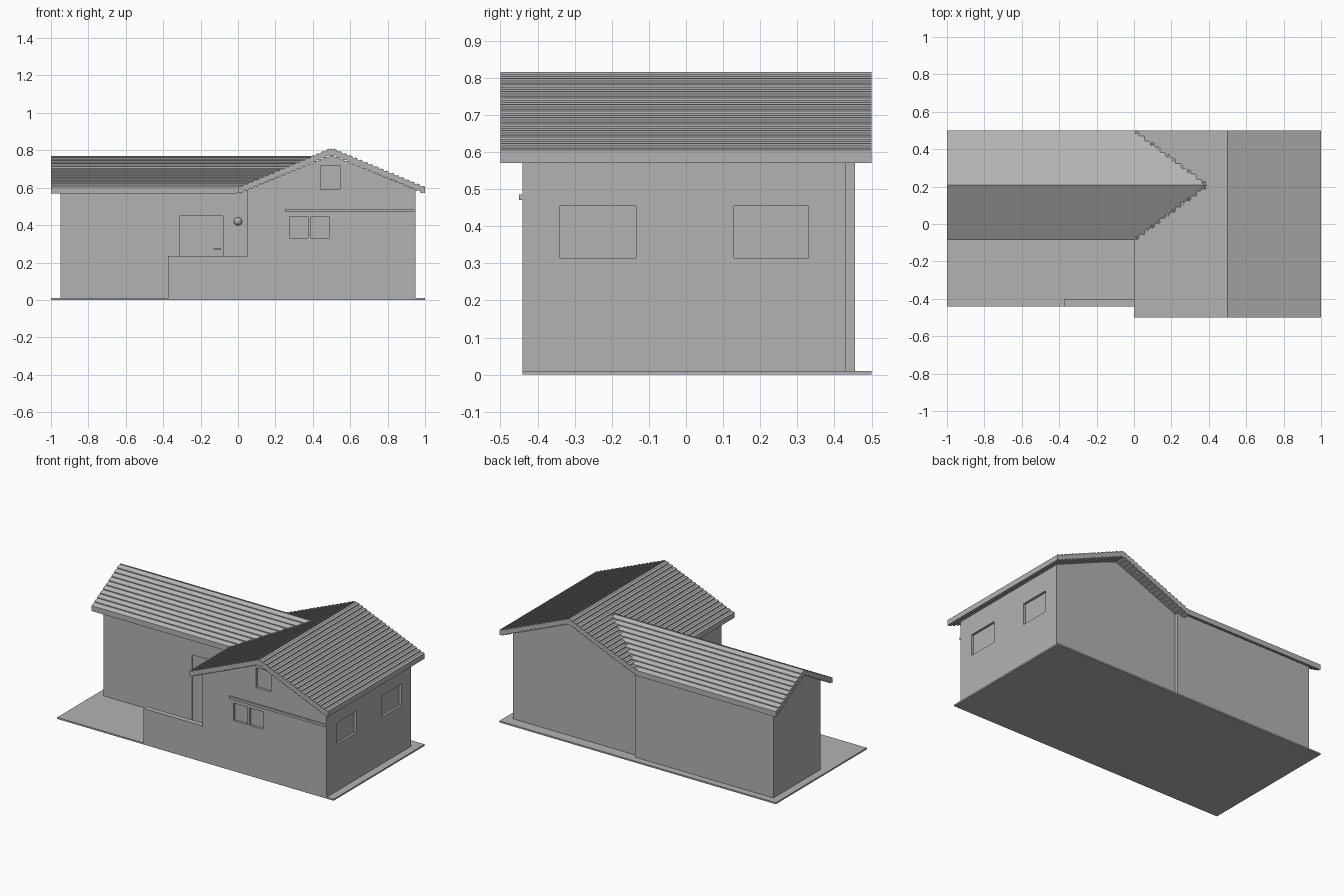
import bpy, bmesh
from mathutils import Vector

cube = bpy.data.objects.get("Cube")
if cube:
    bpy.data.objects.remove(cube, do_unlink=True)

grey = bpy.data.materials.new("plain_grey")
grey.use_nodes = True
grey.diffuse_color = (0.45, 0.45, 0.45, 1)
grey.node_tree.nodes["Principled BSDF"].inputs["Base Color"].default_value = (0.45, 0.45, 0.45, 1)


def make(name, bm):
    bmesh.ops.recalc_face_normals(bm, faces=bm.faces)
    mesh = bpy.data.meshes.new(name)
    bm.to_mesh(mesh)
    bm.free()
    mesh.materials.append(grey)
    obj = bpy.data.objects.new(name, mesh)
    bpy.context.collection.objects.link(obj)
    return obj


def prism(name, outline, axis, start, end, trim=None):
    """Extrude an (across, z) outline along axis x or y."""
    bm = bmesh.new()
    place = (lambda u, z: (start, u, z)) if axis == "x" else (lambda u, z: (u, start, z))
    face = bm.faces.new([bm.verts.new(place(u, z)) for u, z in outline])
    step = Vector((end - start, 0, 0)) if axis == "x" else Vector((0, end - start, 0))
    grown = bmesh.ops.extrude_face_region(bm, geom=[face])
    bmesh.ops.translate(bm, vec=step, verts=[v for v in grown["geom"] if isinstance(v, bmesh.types.BMVert)])
    if trim:
        cut = bmesh.ops.bisect_plane(bm, geom=bm.verts[:] + bm.edges[:] + bm.faces[:],
                                     plane_co=trim[0], plane_no=trim[1], clear_inner=True)
        edges = [e for e in cut["geom_cut"] if isinstance(e, bmesh.types.BMEdge)]
        bmesh.ops.holes_fill(bm, edges=edges)
    return make(name, bm)


def box(name, x, y, z):
    return prism(name, [(x[0], z[0]), (x[1], z[0]), (x[1], z[1]), (x[0], z[1])], "y", *y)


def roof_outline(left, right, eave, ridge, courses, depth=0.035, rib=0.006):
    """Ribbed gable roof section with a ribbed underside."""
    half = (right - left) / 2
    count = 2 * courses
    slope = []
    for k in range(count):
        lift = 0 if k % 2 else rib
        for j in (k, k + 1):
            slope.append((half * j / count, eave + (ridge - eave) * j / count + lift - rib))
    slope.append((half, ridge))
    far = [(2 * half - u, z) for u, z in reversed(slope[:-1])]
    top = [(left + u, z) for u, z in slope + far]
    return top + [(u, z - depth) for u, z in reversed(top)]


def gable_outline(left, right, eave, peak):
    return [(left, 0.01), (right, 0.01), (right, eave), ((left + right) / 2, peak), (left, eave)]


def carve(wall, cutters):
    """Recess openings into a wall block."""
    for cutter in cutters:
        mod = wall.modifiers.new("opening", "BOOLEAN")
        mod.object = cutter
        mod.operation = "DIFFERENCE"
        mod.solver = "EXACT"
    graph = bpy.context.evaluated_depsgraph_get()
    mesh = bpy.data.meshes.new_from_object(wall.evaluated_get(graph))
    wall.modifiers.clear()
    wall.data = mesh
    for cutter in cutters:
        bpy.data.objects.remove(cutter, do_unlink=True)


# Ground slab
box("ground_slab", (-1, 1), (-0.44, 0.5), (0, 0.01))

# Main block with front and side windows
main = prism("main_walls", gable_outline(0.05, 0.95, 0.592, 0.772), "y", -0.44, 0.43)
front = (-0.5, -0.425)
side = (0.935, 1.0)
carve(main, [
    box("opening", (0.275, 0.375), front, (0.33, 0.445)),
    box("opening", (0.39, 0.49), front, (0.33, 0.445)),
    box("opening", (0.44, 0.545), front, (0.59, 0.72)),
    box("opening", side, (-0.34, -0.135), (0.315, 0.455)),
    box("opening", side, (0.13, 0.33), (0.315, 0.455)),
])

# Side wing with a recessed front door
wing = prism("wing_walls", gable_outline(-0.035, 0.455, 0.592, 0.73), "x", -0.95, 0.05)
carve(wing, [box("opening", (-0.31, -0.08), (-0.1, -0.025), (0.012, 0.45))])

# Ribbed roofs, the wing roof mitred where it meets the main roof
prism("main_roof", roof_outline(0, 1, 0.605, 0.815, 18), "y", -0.5, 0.5)
prism("wing_roof", roof_outline(-0.085, 0.5, 0.605, 0.77, 10), "x", -1, 0.4,
      trim=((0, 0, 0.572), Vector((-0.42, 0, 1)).normalized()))

# Porch wall, window ledge, door handle and lamp
box("porch_wall", (-0.375, 0.05), (-0.44, -0.405), (0.01, 0.235))
box("front_ledge", (0.25, 0.95), (-0.45, -0.44), (0.47, 0.486))
box("door_handle", (-0.13, -0.09), (-0.05, -0.025), (0.267, 0.274))
bm = bmesh.new()
bmesh.ops.create_uvsphere(bm, u_segments=16, v_segments=8, radius=0.022)
bmesh.ops.translate(bm, vec=(0, -0.04, 0.42), verts=bm.verts)
lamp = make("wall_lamp", bm)
lamp.data.shade_smooth()
